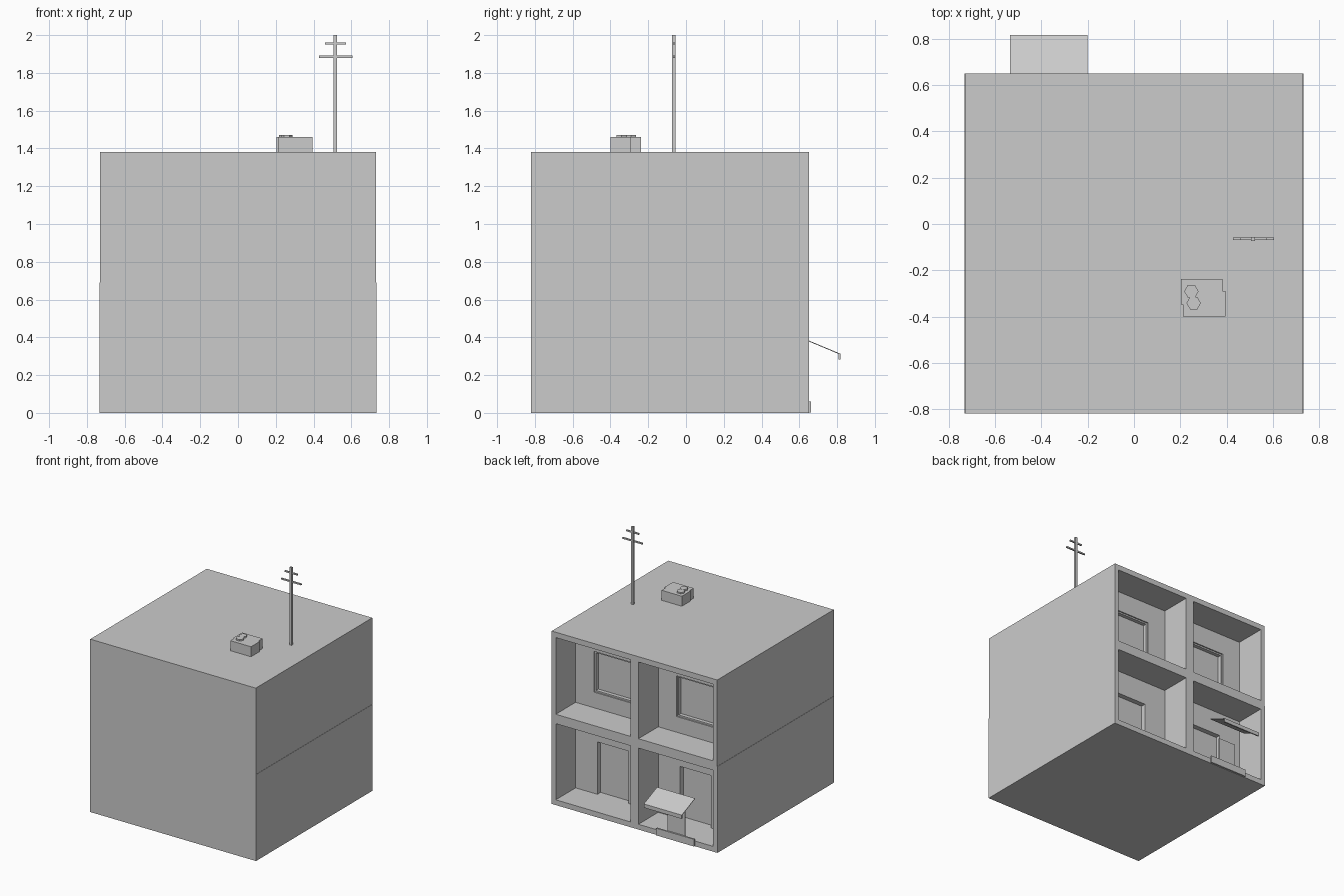
import bpy, bmesh, math

if "Cube" in bpy.data.objects:
    bpy.data.objects.remove(bpy.data.objects["Cube"])

grey = bpy.data.materials.new("plain grey")
grey.diffuse_color = (0.6, 0.6, 0.6, 1)
grey.use_nodes = True
grey.node_tree.nodes["Principled BSDF"].inputs["Base Color"].default_value = grey.diffuse_color


def prism(name, pts, axis, lo, hi):
    """Extrude a closed profile along x or z."""
    bm = bmesh.new()
    place = (lambda p, h: (p[0], p[1], h)) if axis == 'z' else (lambda p, h: (h, p[0], p[1]))
    face = bm.faces.new([bm.verts.new(place(p, lo)) for p in pts])
    new = bmesh.ops.extrude_face_region(bm, geom=[face])['geom']
    d = (0, 0, hi - lo) if axis == 'z' else (hi - lo, 0, 0)
    bmesh.ops.translate(bm, vec=d, verts=[v for v in new if isinstance(v, bmesh.types.BMVert)])
    bmesh.ops.recalc_face_normals(bm, faces=bm.faces)
    me = bpy.data.meshes.new(name)
    bm.to_mesh(me)
    bm.free()
    me.materials.append(grey)
    ob = bpy.data.objects.new(name, me)
    bpy.context.collection.objects.link(ob)
    return ob


def box(name, x, y, z):
    return prism(name, [(x[0], y[0]), (x[1], y[0]), (x[1], y[1]), (x[0], y[1])], 'z', *z)


def carve(target, x, y, z):
    """Cut a box-shaped hole and discard the cutter."""
    cutter = box("cutter", x, y, z)
    mod = target.modifiers.new("cut", 'BOOLEAN')
    mod.operation, mod.object, mod.solver = 'DIFFERENCE', cutter, 'EXACT'
    bpy.context.view_layer.objects.active = target
    bpy.ops.object.modifier_apply(modifier="cut")
    bpy.data.objects.remove(cutter)


# Two storeys with open rooms on the back; the upper one is a hair narrower
BACK, WALL = 0.65, 0.40
lower = box("lower_storey", (-0.733, 0.733), (-0.82, BACK), (0, 0.69))
upper = box("upper_storey", (-0.731, 0.731), (-0.82, BACK), (0.69, 1.38))
for cx in (-0.365, 0.365):
    # rooms
    carve(lower, (cx - 0.33, cx + 0.33), (WALL, BACK + 0.1), (0.042, 0.65))
    carve(upper, (cx - 0.33, cx + 0.33), (WALL, BACK + 0.1), (0.725, 1.337))
    # doorway recess below, stepped window recess above
    carve(lower, (cx - 0.137, cx + 0.137), (WALL - 0.04, WALL + 0.1), (0.042, 0.46))
    carve(upper, (cx - 0.168, cx + 0.168), (WALL - 0.01, WALL + 0.1), (0.85, 1.175))
    carve(upper, (cx - 0.156, cx + 0.156), (WALL - 0.04, WALL + 0.1), (0.862, 1.163))

# Entrance: door panel, doorstep and sloping awning with a front lip
box("entrance_door", (-0.445, -0.29), (0.64, 0.649), (0.042, 0.248))
box("doorstep", (-0.535, -0.20), (BACK, 0.663), (0.003, 0.06))
prism("awning", [(0.65, 0.383), (0.818, 0.313), (0.818, 0.283), (0.808, 0.283),
                 (0.808, 0.312), (0.65, 0.378)], 'x', -0.535, -0.20)

# Rooftop unit with stepped corners and two hexagonal fans
prism("roof_unit", [(0.212, -0.40), (0.395, -0.40), (0.395, -0.29), (0.382, -0.29),
                    (0.382, -0.237), (0.203, -0.237), (0.203, -0.347), (0.212, -0.347)],
      'z', 1.38, 1.46)
for i, (cx, cy) in enumerate([(0.248, -0.291), (0.258, -0.342)]):
    hexagon = [(cx + 0.031 * math.cos(a * math.pi / 3), cy + 0.031 * math.sin(a * math.pi / 3))
               for a in range(6)]
    prism(f"roof_fan_{i + 1}", hexagon, 'z', 1.46, 1.471 + 0.001 * i)

# Aerial mast with two crossbars
box("aerial_mast", (0.506, 0.524), (-0.073, -0.056), (1.38, 2.0))
box("aerial_long_bar", (0.428, 0.605), (-0.07, -0.059), (1.88, 1.891))
box("aerial_short_bar", (0.46, 0.572), (-0.07, -0.059), (1.949, 1.96))
